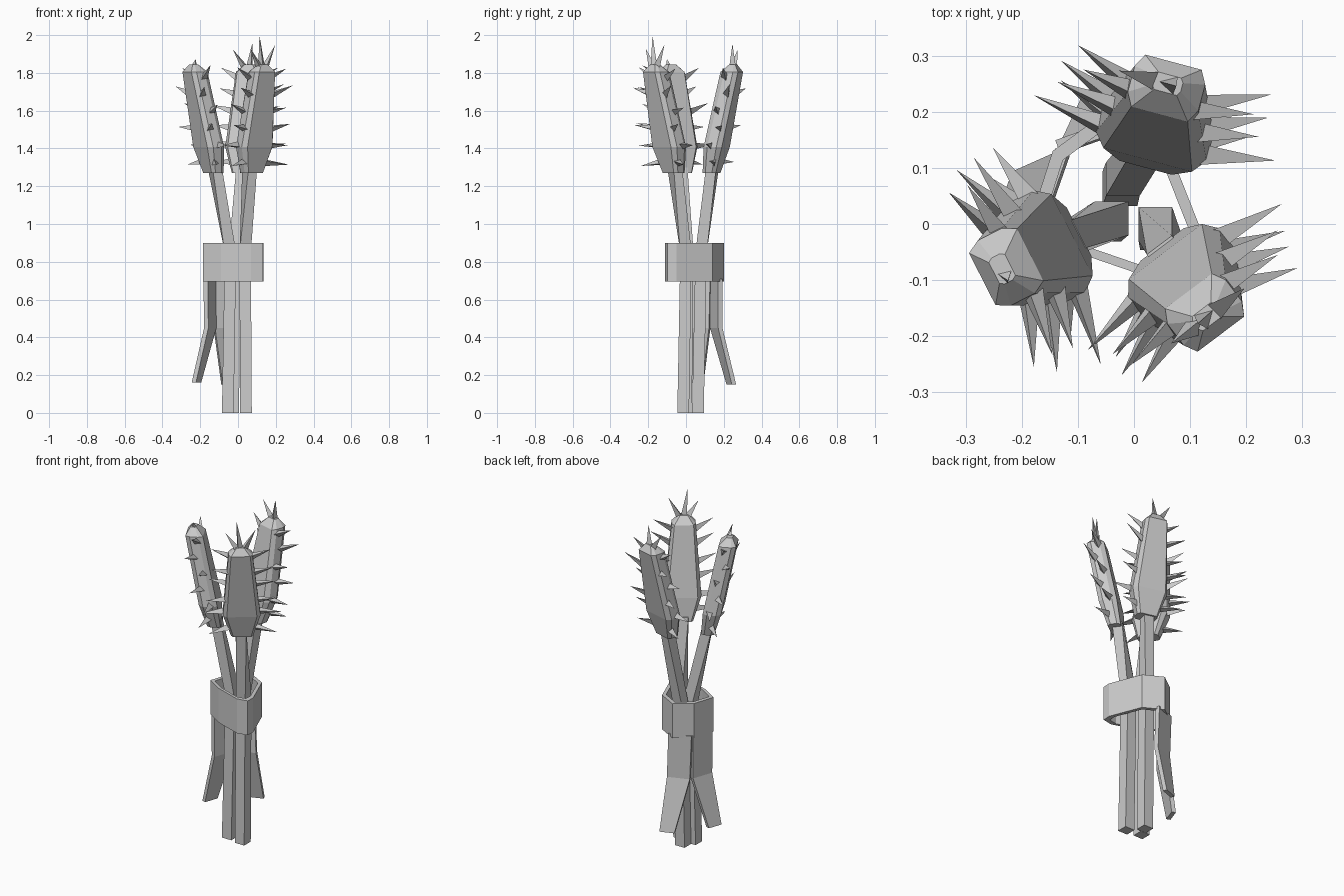
import bpy, bmesh, math, random
from mathutils import Vector

if "Cube" in bpy.data.objects:
    bpy.data.objects.remove(bpy.data.objects["Cube"], do_unlink=True)
random.seed(4)
UP = Vector((0, 0, 1))

grey = bpy.data.materials.new("light_grey")
grey.use_nodes = True
grey.diffuse_color = (0.6, 0.6, 0.6, 1)
grey.node_tree.nodes["Principled BSDF"].inputs["Base Color"].default_value = (0.6, 0.6, 0.6, 1)


def finish(name, bm):
    bmesh.ops.recalc_face_normals(bm, faces=bm.faces)
    mesh = bpy.data.meshes.new(name)
    bm.to_mesh(mesh)
    bm.free()
    mesh.materials.append(grey)
    obj = bpy.data.objects.new(name, mesh)
    bpy.context.collection.objects.link(obj)
    return obj


def loft(bm, rings):
    """Skin a list of equal point rings and cap both ends."""
    loops = [[bm.verts.new(p) for p in ring] for ring in rings]
    n = len(loops[0])
    for a, b in zip(loops, loops[1:]):
        for i in range(n):
            bm.faces.new((a[i], a[(i + 1) % n], b[(i + 1) % n], b[i]))
    bm.faces.new(loops[0])
    bm.faces.new(loops[-1])


def spike(bm, base, direction, length, radius=0.022):
    """Thin three-sided thorn."""
    d = direction.normalized()
    u = d.orthogonal().normalized()
    v = d.cross(u)
    ring = [bm.verts.new(base + radius * (u * math.cos(a) + v * math.sin(a)))
            for a in (0, math.tau / 3, 2 * math.tau / 3)]
    tip = bm.verts.new(base + d * length)
    bm.faces.new(ring)
    for i in range(3):
        bm.faces.new((ring[i], ring[(i + 1) % 3], tip))


SQUARE = ((1, 1), (-1, 1), (-1, -1), (1, -1))
# Head outline: height fraction, half width, half thickness
HEAD = [(0, 0.06, 0.036), (0.24, 0.102, 0.05), (0.93, 0.065, 0.048), (1, 0.026, 0.016)]
LOW, HIGH = 1.27, 1.845


def half_width(t):
    for (t0, w0, _), (t1, w1, _) in zip(HEAD, HEAD[1:]):
        if t <= t1:
            return w0 + (w1 - w0) * (t - t0) / (t1 - t0)


def frame(degrees):
    """Outward and sideways directions for a heading."""
    a = math.radians(degrees)
    normal = Vector((math.cos(a), math.sin(a), 0))
    return normal, UP.cross(normal)


def plant(name, path, bottom, top, facing, crown):
    # Bent square stem, twisting to meet its head
    bm = bmesh.new()
    square_on = round(facing / 90) * 90
    rings = []
    for p, heading, half in zip(path, (square_on, square_on, facing), (0.031, 0.03, 0.028)):
        normal, side = frame(heading)
        rings.append([Vector(p) + half * (side * a + normal * b) for a, b in SQUARE])
    loft(bm, rings)
    finish(name + "_stem", bm)

    # Flat faceted seed head with chamfered edges
    bm = bmesh.new()
    normal, side = frame(facing)
    low, high = Vector((*bottom, LOW)), Vector((*top, HIGH))
    octagon = ((0.8, 1), (-0.8, 1), (-1, 0.5), (-1, -0.5),
               (-0.8, -1), (0.8, -1), (1, -0.5), (1, 0.5))
    loft(bm, [[low.lerp(high, t) + side * a * w + normal * b * d for a, b in octagon]
              for t, w, d in HEAD])
    finish(name + "_head", bm)

    # Thorns staggered along both edges and swept outward, plus a crown
    bm = bmesh.new()
    for sign in (-1, 1):
        for i in range(6):
            t = 0.1 + 0.155 * i
            stagger = (-1) ** i
            base = low.lerp(high, t) + side * sign * (half_width(t) - 0.012) + normal * 0.015 * stagger
            aim = (side * sign + normal * (0.28 + 0.12 * stagger)
                   + UP * (t * 0.75 - 0.15 + random.uniform(-0.1, 0.1)))
            spike(bm, base, aim, random.uniform(0.11, 0.145))
    for tilt, length in crown:
        spike(bm, high - UP * 0.02 + side * tilt * 0.03, UP + side * tilt, length)
    finish(name + "_thorns", bm)


plant("left_plant", [(-0.054, 0, 0), (-0.04, 0.01, 0.85), (-0.123, -0.03, 1.3)],
      (-0.13, -0.03), (-0.235, -0.08), 207, [(0.3, 0.05)])
plant("back_plant", [(-0.025, 0.063, 0), (-0.02, 0.08, 0.85), (0.025, 0.14, 1.3)],
      (0.03, 0.135), (0.06, 0.25), 75, [(-0.1, 0.13), (0.7, 0.12)])
plant("front_plant", [(0.042, -0.015, 0), (0.038, 0, 0.85), (0.062, -0.06, 1.3)],
      (0.072, -0.065), (0.13, -0.165), 307, [(-0.1, 0.175), (0.55, 0.14), (-0.6, 0.12)])

# Band wrapped around the stems
outline = [(0.135, -0.05), (0.132, -0.098), (0.07, -0.11), (-0.09, -0.055),
           (-0.185, 0.005), (-0.145, 0.13), (-0.05, 0.2), (0.06, 0.14)]
bm = bmesh.new()
centre = Vector((-0.03, 0.03))
loops = []
for scale, z in ((1, 0.695), (1, 0.9), (0.84, 0.9), (0.84, 0.695)):
    loops.append([bm.verts.new((*(centre + (Vector(p) - centre) * scale), z)) for p in outline])
for k in range(4):
    a, b = loops[k], loops[(k + 1) % 4]
    for i in range(8):
        j = (i + 1) % 8
        bm.faces.new((a[i], a[j], b[j], b[i]))
finish("band", bm)


# Hanging band ends, kinked outward below the band
def tail(name, path, across):
    bm = bmesh.new()
    across = Vector((*across, 0)).normalized()
    out = across.cross(UP)
    loft(bm, [[Vector(p) + across * a * w + out * b * 0.012 for a, b in SQUARE]
              for p, w in zip(path, (0.065, 0.064, 0.042))])
    finish(name, bm)


tail("left_tail", [(-0.15, 0.07, 0.71), (-0.147, 0.065, 0.45), (-0.22, 0.05, 0.16)], (0.33, 0.94))
tail("back_tail", [(-0.075, 0.16, 0.71), (-0.065, 0.16, 0.45), (-0.045, 0.24, 0.15)], (0.92, 0.33))
